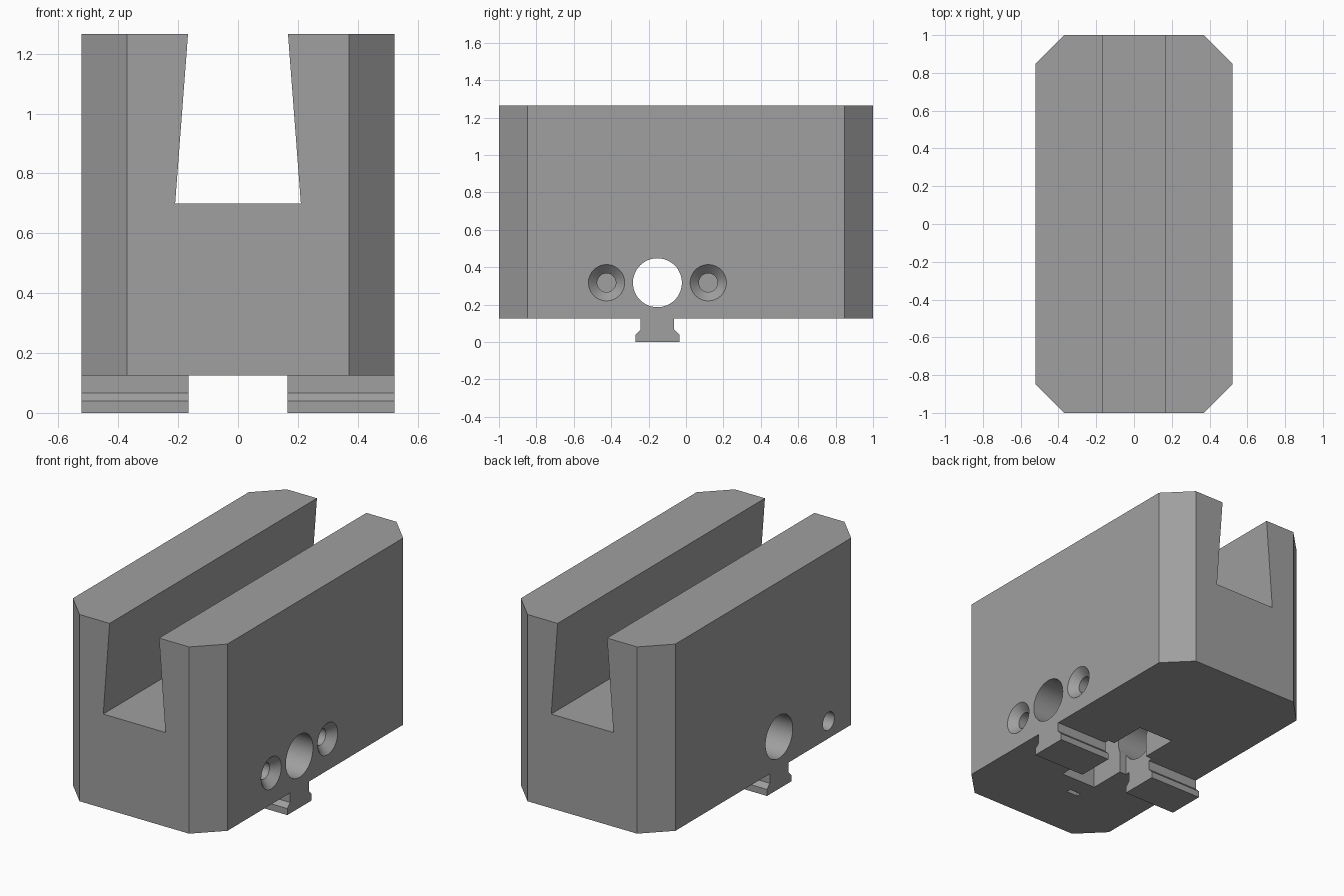
import bpy, bmesh, math
from mathutils import Matrix, Vector

if "Cube" in bpy.data.objects:
    bpy.data.objects.remove(bpy.data.objects["Cube"])

steel = bpy.data.materials.new("mid grey")
steel.diffuse_color = (0.35, 0.35, 0.35, 1)
steel.use_nodes = True
steel.node_tree.nodes["Principled BSDF"].inputs["Base Color"].default_value = steel.diffuse_color

HOLE_Y, HOLE_Z = -0.153, 0.317      # axis of the big cross bore


def new_object(name, bm):
    bmesh.ops.recalc_face_normals(bm, faces=bm.faces)
    mesh = bpy.data.meshes.new(name)
    bm.to_mesh(mesh)
    bm.free()
    obj = bpy.data.objects.new(name, mesh)
    bpy.context.collection.objects.link(obj)
    mesh.materials.append(steel)
    return obj


def extrude(name, points, direction):
    """Solid made by pushing a closed outline along a direction."""
    bm = bmesh.new()
    face = bm.faces.new([bm.verts.new(p) for p in points])
    out = bmesh.ops.extrude_face_region(bm, geom=[face])
    moved = [v for v in out["geom"] if isinstance(v, bmesh.types.BMVert)]
    bmesh.ops.translate(bm, verts=moved, vec=Vector(direction))
    return new_object(name, bm)


def box(name, x0, x1, y0, y1, z0, z1):
    return extrude(name, [(x0, y0, z0), (x1, y0, z0), (x1, y1, z0), (x0, y1, z0)],
                   (0, 0, z1 - z0))


def bore(name, x0, x1, y, z, r0, r1=None):
    """Cylinder or cone along x, from radius r0 at x0 to r1 at x1."""
    bm = bmesh.new()
    place = Matrix.Translation(((x0 + x1) / 2, y, z)) @ Matrix.Rotation(math.pi / 2, 4, 'Y')
    bmesh.ops.create_cone(bm, cap_ends=True, segments=48, radius1=r0,
                          radius2=r0 if r1 is None else r1, depth=x1 - x0, matrix=place)
    return new_object(name, bm)


def combine(target, tool, operation):
    mod = target.modifiers.new(tool.name, 'BOOLEAN')
    mod.operation, mod.solver, mod.object = operation, 'EXACT', tool
    bpy.context.view_layer.objects.active = target
    bpy.ops.object.modifier_apply(modifier=mod.name)
    bpy.data.objects.remove(tool)


# block with chamfered vertical corners
outline = [(-0.37, -1), (0.37, -1), (0.522, -0.848), (0.522, 0.848),
           (0.37, 1), (-0.37, 1), (-0.522, 0.848), (-0.522, -0.848)]
body = extrude("clamp_block", [(x, y, 0.125) for x, y in outline], (0, 0, 1.14))

# flared rail under the block
half = [(0.117, 0), (0.117, 0.04), (0.09, 0.067), (0.09, 0.2)]
section = half + [(-y, z) for y, z in reversed(half)]
rail = extrude("rail", [(-0.522, HOLE_Y + y, z) for y, z in section], (1.044, 0, 0))
combine(body, rail, 'UNION')

# dovetail channel along the top
s = (1.4 - 0.7) / (1.265 - 0.7)
top = 0.21 - 0.043 * s
channel = extrude("channel", [(-0.21, -1.2, 0.7), (0.21, -1.2, 0.7),
                              (top, -1.2, 1.4), (-top, -1.2, 1.4)], (0, 2.4, 0))
combine(body, channel, 'DIFFERENCE')

# cross shaped pocket in the underside, also splitting the rail
combine(body, box("pocket_across", -0.165, 0.165, HOLE_Y - 0.118, HOLE_Y + 0.118,
                  -0.1, 0.46), 'DIFFERENCE')
combine(body, box("pocket_along", -0.12, 0.12, HOLE_Y - 0.35, HOLE_Y + 0.35,
                  -0.1, 0.46), 'DIFFERENCE')

# main bore through the block
combine(body, bore("main_bore", -0.7, 0.7, HOLE_Y, HOLE_Z, 0.131), 'DIFFERENCE')

# countersunk screw holes on the right side, opening into the pocket
for y in (HOLE_Y - 0.272, HOLE_Y + 0.272):
    combine(body, bore("screw_hole", 0.0, 0.5, y, HOLE_Z, 0.05), 'DIFFERENCE')
    combine(body, bore("countersink", 0.475, 0.532, y, HOLE_Z, 0.05, 0.107), 'DIFFERENCE')

# small blind pin hole on the left side with a slit to the underside
combine(body, bore("pin_hole", -0.7, -0.03, -0.63, 0.23, 0.055), 'DIFFERENCE')
combine(body, box("pin_slit", -0.11, -0.03, -0.645, -0.615, 0.05, 0.22), 'DIFFERENCE')

# smooth bores, sharp edges elsewhere
bpy.ops.object.select_all(action='DESELECT')
body.select_set(True)
bpy.context.view_layer.objects.active = body
bpy.ops.object.shade_smooth_by_angle(angle=math.radians(25))
